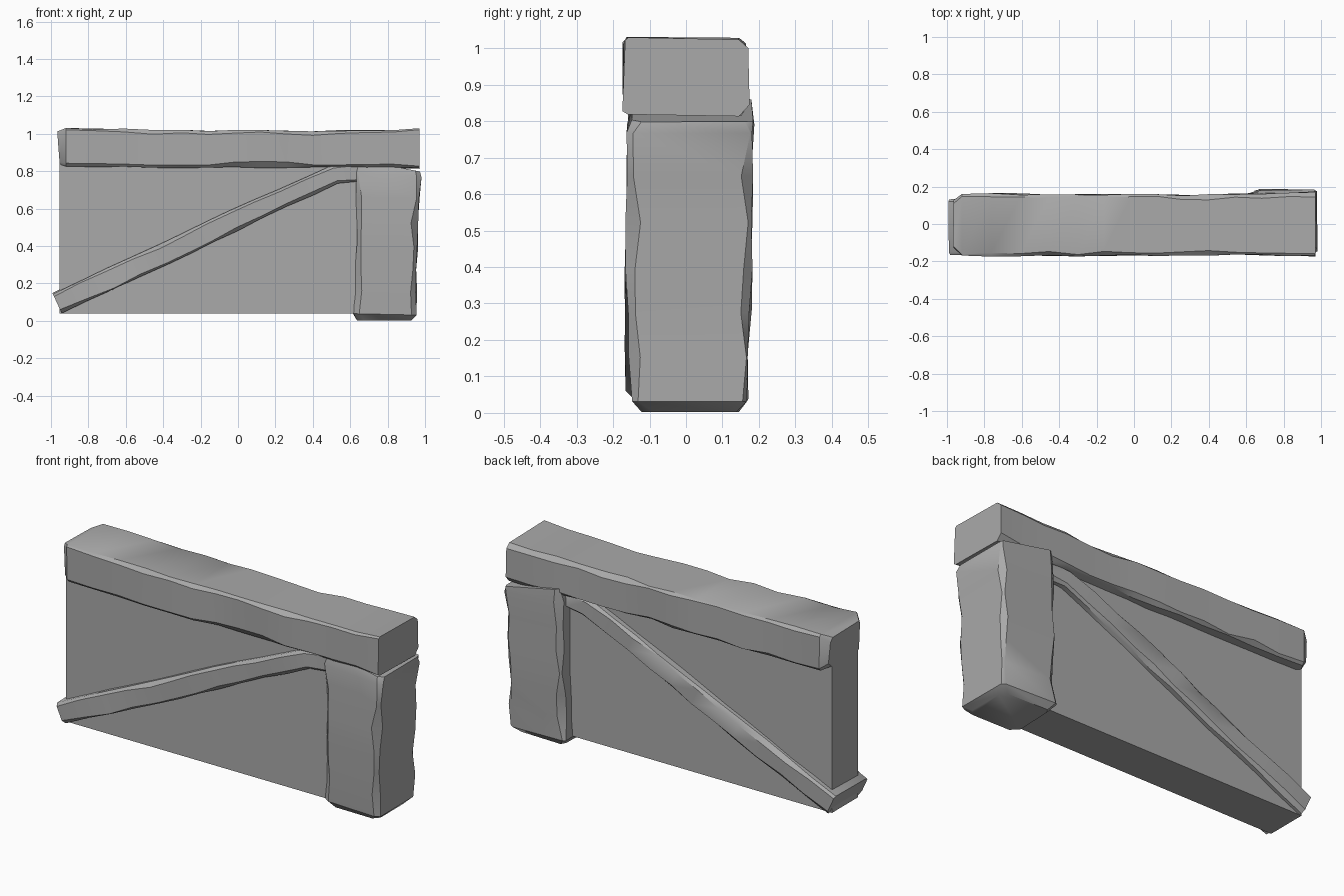
import bpy, bmesh, random
from math import radians
from mathutils import Vector

random.seed(4)
if "Cube" in bpy.data.objects:
    bpy.data.objects.remove(bpy.data.objects["Cube"])

stone = bpy.data.materials.new("stone_grey")
stone.use_nodes = True
GREY = (0.4, 0.4, 0.4, 1)
stone.diffuse_color = GREY
stone.node_tree.nodes["Principled BSDF"].inputs["Base Color"].default_value = GREY


def finish(name, bm, smooth):
    bmesh.ops.recalc_face_normals(bm, faces=bm.faces)
    mesh = bpy.data.meshes.new(name)
    bm.to_mesh(mesh)
    bm.free()
    mesh.materials.append(stone)
    obj = bpy.data.objects.new(name, mesh)
    bpy.context.collection.objects.link(obj)
    if smooth:
        bpy.ops.object.select_all(action='DESELECT')
        obj.select_set(True)
        bpy.context.view_layer.objects.active = obj
        bpy.ops.object.shade_smooth_by_angle(angle=radians(35))


def hewn_block(name, stations, steps, chamfer, rough):
    """Loft chamfered sections; a station is x, z, half thickness, y min, y max."""
    rows = []
    for a, b in zip(stations, stations[1:]):
        n = max(1, round((Vector(b[:2]) - Vector(a[:2])).length * steps))
        rows += [[p + (q - p) * i / n for p, q in zip(a, b)] for i in range(n)]
    rows.append(list(stations[-1]))

    bm = bmesh.new()
    rings = []
    for i, (x, z, h, y0, y1) in enumerate(rows):
        before, after = rows[max(i - 1, 0)], rows[min(i + 1, len(rows) - 1)]
        along = Vector((after[0] - before[0], 0, after[1] - before[1])).normalized()
        up = Vector((-along.z, 0, along.x))
        ring = []
        for su, sy in ((-1, 0), (1, 0), (1, 1), (-1, 1)):
            c = chamfer * random.uniform(0.5, 1.5)
            y, inward = (y1, -1) if sy else (y0, 1)
            on_side = (su * (h - c), y)
            on_face = (su * h, y + inward * c)
            pair = [on_face, on_side]
            if (su > 0) != bool(sy):
                pair.reverse()
            for u, yy in pair:
                r = random.uniform(-rough, rough)
                p = Vector((x, 0, z)) + up * (u + r * 0.6)
                p.y = yy + random.uniform(-rough, rough) * 0.6
                ring.append(bm.verts.new(p))
        rings.append(ring)
    for r, s in zip(rings, rings[1:]):
        for k in range(8):
            bm.faces.new((r[k], r[(k + 1) % 8], s[(k + 1) % 8], s[k]))
    bm.faces.new(rings[0])
    bm.faces.new(rings[-1])
    finish(name, bm, True)


# Plain infill wall
bm = bmesh.new()
bmesh.ops.create_cube(bm, size=1)
for v in bm.verts:
    v.co.x = 0.80 if v.co.x > 0 else -0.955
    v.co.y = 0.10 if v.co.y > 0 else -0.125
    v.co.z = 0.90 if v.co.z > 0 else 0.04
finish("infill_wall", bm, False)

# Lintel beam along the top
hewn_block("top_beam", [
    (-0.96, 0.925, 0.085, -0.13, 0.13),
    (-0.92, 0.928, 0.103, -0.17, 0.16),
    (-0.30, 0.920, 0.100, -0.17, 0.16),
    (0.40, 0.918, 0.095, -0.165, 0.155),
    (0.97, 0.922, 0.105, -0.17, 0.17)], 7, 0.018, 0.008)

# Upright post
hewn_block("corner_post", [
    (0.785, 0.003, 0.145, -0.12, 0.14),
    (0.785, 0.035, 0.165, -0.15, 0.17),
    (0.795, 0.40, 0.165, -0.165, 0.18),
    (0.805, 0.78, 0.172, -0.165, 0.185),
    (0.815, 0.83, 0.165, -0.15, 0.18)], 8, 0.024, 0.009)

# Diagonal brace, bending into the post
hewn_block("diagonal_brace", [
    (-0.967, 0.094, 0.058, -0.165, 0.135),
    (-0.40, 0.355, 0.060, -0.165, 0.14),
    (0.10, 0.595, 0.056, -0.16, 0.14),
    (0.52, 0.785, 0.050, -0.16, 0.14),
    (0.74, 0.800, 0.045, -0.14, 0.13)], 7, 0.015, 0.006)
